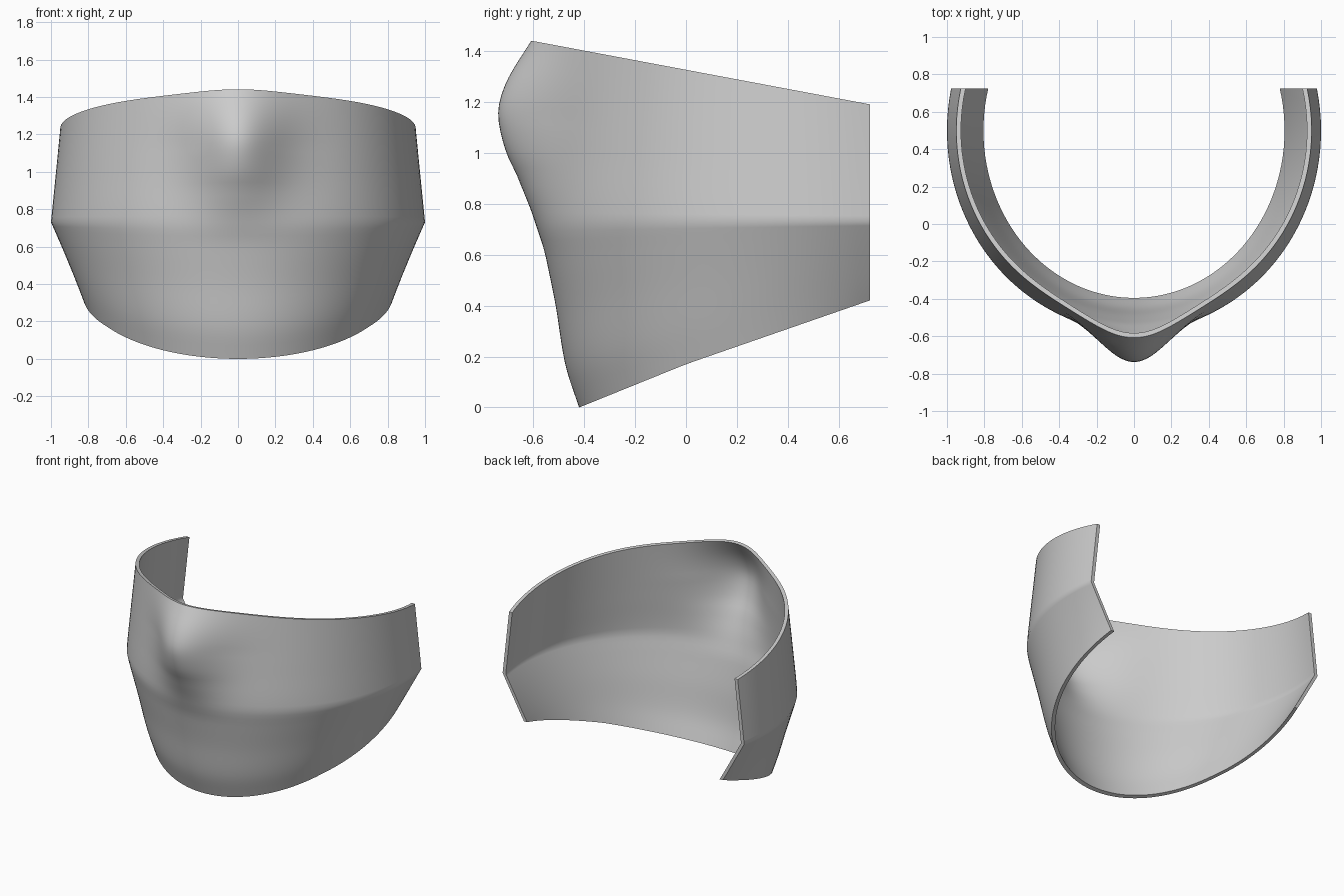
import bpy, bmesh, math

if "Cube" in bpy.data.objects:
    bpy.data.objects.remove(bpy.data.objects["Cube"])

COLS, ROWS = 96, 20          # stations around the jaw, rows in each of the two bands
THICK, CENTRE_Y, BACK_Y = 0.025, 0.5, 0.724
RIDGE_Z = 0.73


def spline(keys, t):
    """Smooth curve through (position, value) keys."""
    n = len(keys)
    slope = []
    for i in range(n):
        a, b = keys[max(i - 1, 0)], keys[min(i + 1, n - 1)]
        slope.append((b[1] - a[1]) / (b[0] - a[0]))
    for i in range(n - 1):
        (x0, y0), (x1, y1) = keys[i], keys[i + 1]
        if t <= x1 or i == n - 2:
            h = x1 - x0
            s = (t - x0) / h
            return (y0 * (1 + 2 * s) * (1 - s) ** 2 + slope[i] * h * s * (1 - s) ** 2
                    + y1 * s * s * (3 - 2 * s) + slope[i + 1] * h * s * s * (s - 1))


# Level runs from 0 (bottom edge) through 1 (ridge) to 2 (top edge)
FRONT = [(0, 0.42), (0.23, 0.475), (0.55, 0.515), (0.82, 0.552), (1, 0.572),
         (1.4, 0.547), (2, 0.5)]
NOSE = [(0, 0), (0.8, 0), (1, 0.022), (1.24, 0.10), (1.38, 0.157), (1.55, 0.2),
        (1.66, 0.206), (1.8, 0.18), (2, 0.108)]


def plan(level, s, inset):
    """Plan position at a level; s goes from -1 to 1 around the jaw."""
    half = 0.83 + 0.17 * level if level < 1 else 1.0 - 0.05 * (level - 1)
    half -= inset
    depth = spline(FRONT, level) + CENTRE_Y - inset
    u = s * math.acos((CENTRE_Y - BACK_Y) / depth)
    x = half * math.sin(u)
    y = CENTRE_Y - depth * math.cos(u)
    width = 0.172 + 0.03 * max(0, level - 1.6) / 0.4
    y -= spline(NOSE, level) * math.exp(-x * x / (2 * width * width))
    return x, y


def point(level, s, inset):
    x, y = plan(level, s, inset)
    if level < 1:
        yb = plan(0, s, inset)[1]
        low = 0.17 + (0.347 if yb > 0 else 0.405) * yb
        z = low + (RIDGE_Z - low) * level
    else:
        high = 1.327 - 0.188 * plan(2, s, inset)[1]
        z = RIDGE_Z + (high - RIDGE_Z) * (level - 1)
    return x, y, max(z, 0)


bm = bmesh.new()
levels = [i / ROWS for i in range(2 * ROWS + 1)]
# Denser stations near the nose
stations = []
for i in range(COLS + 1):
    t = 2 * i / COLS - 1
    stations.append(math.copysign(0.6 * abs(t) + 0.4 * t * t, t))
outer, inner = [[[bm.verts.new(point(v, s, inset)) for v in levels] for s in stations]
                for inset in (0, THICK)]

# Outer and inner skins
for i in range(COLS):
    for j in range(2 * ROWS):
        for g in (outer, inner):
            bm.faces.new((g[i][j], g[i + 1][j], g[i + 1][j + 1], g[i][j + 1]))
    # Bottom and top rims
    for j in (0, 2 * ROWS):
        bm.faces.new((outer[i][j], outer[i + 1][j], inner[i + 1][j], inner[i][j]))
# Rear end strips
for i in (0, COLS):
    for j in range(2 * ROWS):
        bm.faces.new((outer[i][j], outer[i][j + 1], inner[i][j + 1], inner[i][j]))
bmesh.ops.recalc_face_normals(bm, faces=bm.faces)

mesh = bpy.data.meshes.new("face_mask_shell")
bm.to_mesh(mesh)
bm.free()
shell = bpy.data.objects.new("face_mask_shell", mesh)
bpy.context.collection.objects.link(shell)

grey = bpy.data.materials.new("light_grey")
grey.diffuse_color = (0.6, 0.6, 0.6, 1)
grey.use_nodes = True
grey.node_tree.nodes["Principled BSDF"].inputs["Base Color"].default_value = grey.diffuse_color
mesh.materials.append(grey)

bpy.context.view_layer.objects.active = shell
shell.select_set(True)
bpy.ops.object.shade_smooth_by_angle(angle=math.radians(40))
